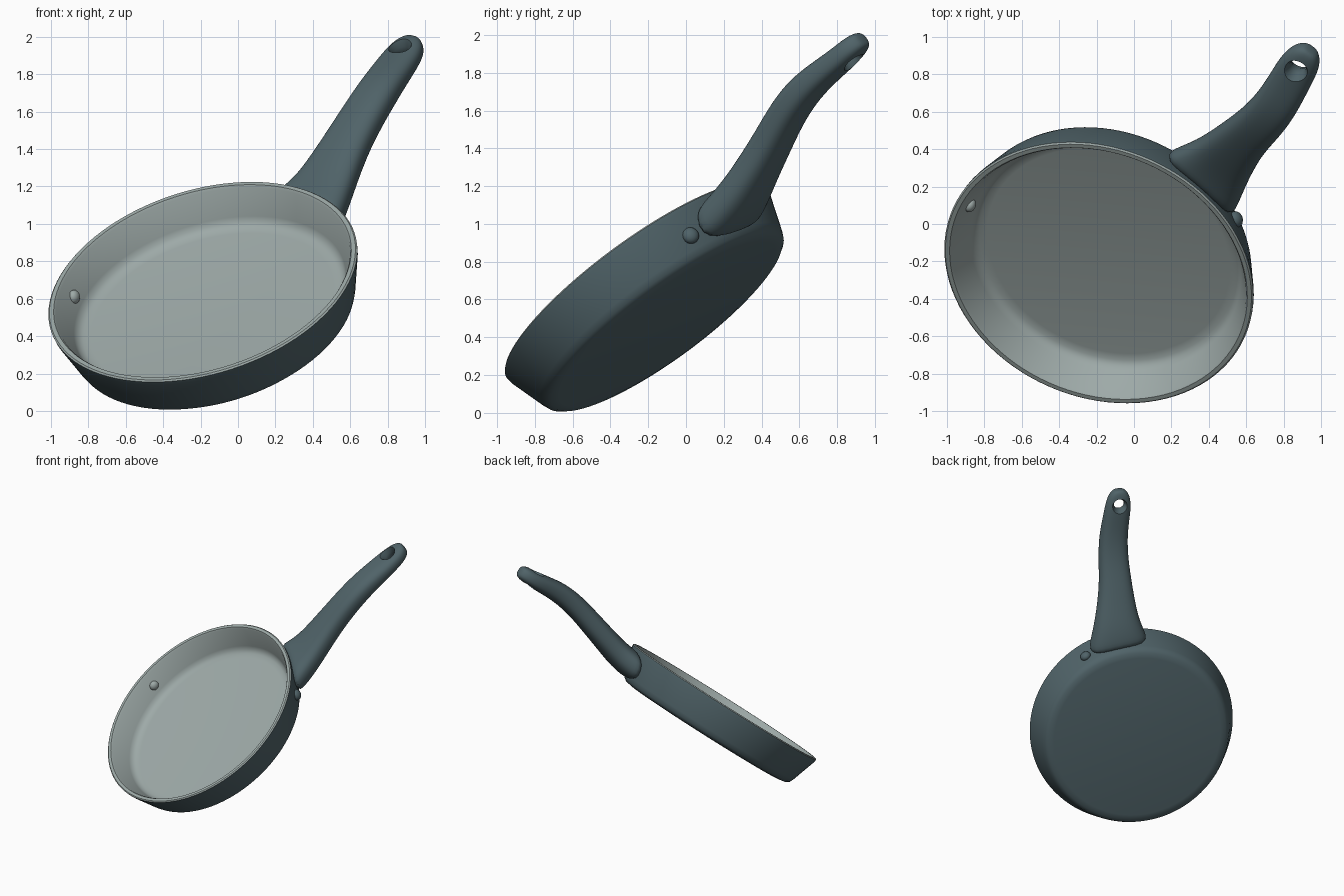
import bpy, bmesh, math
from mathutils import Matrix, Vector

cube = bpy.data.objects.get("Cube")
if cube:
    bpy.data.objects.remove(cube, do_unlink=True)

# Tilted frame of the pan: local x runs along the handle, local z out of the bowl
normal = Vector((-0.25, -0.575, 0.78)).normalized()
along = Vector((0.54, 0.57, 0.62))
along = (along - normal * along.dot(normal)).normalized()
side = normal.cross(along)
FRAME = Matrix((along, side, normal)).transposed().to_4x4()
FRAME.translation = (-0.19, -0.265, 0.695)


def material(name, rgb):
    mat = bpy.data.materials.new(name)
    mat.use_nodes = True
    mat.diffuse_color = (*rgb, 1)
    mat.node_tree.nodes["Principled BSDF"].inputs["Base Color"].default_value = (*rgb, 1)
    return mat


slate = material("dark slate", (0.08, 0.125, 0.14))
grey = material("pale grey", (0.34, 0.40, 0.39))


def finish(name, bm, mats, local=Matrix()):
    bmesh.ops.recalc_face_normals(bm, faces=bm.faces)
    mesh = bpy.data.meshes.new(name)
    bm.to_mesh(mesh)
    bm.free()
    for mat in mats:
        mesh.materials.append(mat)
    obj = bpy.data.objects.new(name, mesh)
    bpy.context.collection.objects.link(obj)
    obj.matrix_world = FRAME @ local
    return obj


def select(obj):
    bpy.ops.object.select_all(action='DESELECT')
    obj.select_set(True)
    bpy.context.view_layer.objects.active = obj


def smooth(obj, angle=40):
    select(obj)
    bpy.ops.object.shade_smooth_by_angle(angle=math.radians(angle))


def skin(bm, rings, first_pale=None):
    """Bridge rings of points; faces from ring first_pale on take the second material."""
    loops = [[bm.verts.new(p) for p in ring] for ring in rings]
    count = len(loops[0])
    for i, (a, b) in enumerate(zip(loops, loops[1:])):
        for j in range(count):
            k = (j + 1) % count
            face = bm.faces.new((a[j], a[k], b[k], b[j]))
            face.material_index = int(first_pale is not None and i >= first_pale)
    bm.faces.new(loops[0])
    bm.faces.new(loops[-1]).material_index = int(first_pale is not None)


def lathe(name, profile, mats, steps=96, first_pale=None, local=Matrix()):
    bm = bmesh.new()
    turns = [math.tau * i / steps for i in range(steps)]
    skin(bm, [[(r * math.cos(t), r * math.sin(t), z) for t in turns]
              for r, z in profile], first_pale)
    return finish(name, bm, mats, local)


# Pan body: dark outside, pale lip and inside
pan = lathe("pan_body", [
    (0.70, -0.29), (0.745, -0.282), (0.772, -0.262), (0.786, -0.23), (0.85, -0.03),
    (0.853, -0.008), (0.845, 0), (0.822, 0), (0.812, -0.012),
    (0.752, -0.16), (0.738, -0.188), (0.71, -0.205), (0.67, -0.21)],
    [slate, grey], first_pale=5)
smooth(pan)

# Handle: distance, sideways offset, height, half width, half thickness, wall hug
sections = [
    (0.795, -0.10, -0.14, 0.25, 0.11, 1.0),
    (0.87, -0.10, -0.14, 0.235, 0.115, 0.9),
    (0.98, -0.10, -0.12, 0.19, 0.11, 0.4),
    (1.12, -0.09, -0.08, 0.16, 0.10, 0),
    (1.30, -0.08, -0.03, 0.135, 0.095, 0),
    (1.48, -0.08, 0.02, 0.125, 0.09, 0),
    (1.65, -0.07, 0.045, 0.12, 0.085, 0),
    (1.80, -0.045, 0.04, 0.115, 0.075, 0),
    (1.93, -0.02, 0.03, 0.112, 0.068, 0),
    (2.03, -0.01, 0.03, 0.095, 0.062, 0),
    (2.08, -0.005, 0.03, 0.06, 0.05, 0),
    (2.095, -0.005, 0.03, 0.03, 0.03, 0)]
rings = []
for dist, off, height, wide, thick, hug in sections:
    ring = []
    for i in range(20):
        a = math.tau * i / 20
        c, s = math.cos(a), math.sin(a)
        y = off + wide * math.copysign(abs(c) ** 0.8, c)
        z = height + thick * math.copysign(abs(s) ** 0.8, s)
        ring.append((dist + hug * (0.3 * (z + 0.14) - 0.62 * y * y), y, z))
    rings.append(ring)
bm = bmesh.new()
skin(bm, rings)
handle = finish("handle", bm, [slate])

# Hanging hole, flared at both faces
cutter = lathe("hole_cutter", [(0.10, -0.14), (0.045, -0.02), (0.045, 0.02), (0.10, 0.14)],
               [slate], 32, local=Matrix.Translation((1.965, -0.01, 0.03)))
cutter.hide_render = True
select(handle)
sub = handle.modifiers.new("rounding", 'SUBSURF')
sub.levels = sub.render_levels = 2
cut = handle.modifiers.new("hanging_hole", 'BOOLEAN')
cut.operation, cut.object, cut.solver = 'DIFFERENCE', cutter, 'EXACT'
for mod in ("rounding", "hanging_hole"):
    bpy.ops.object.modifier_apply(modifier=mod)
bpy.data.objects.remove(cutter, do_unlink=True)
smooth(handle)


def stud(name, angle, radius, height, size, mat):
    """Small domed rivet pressed against the wall."""
    bm = bmesh.new()
    bmesh.ops.create_uvsphere(bm, u_segments=20, v_segments=12, radius=size)
    place = (Matrix.Rotation(math.radians(angle), 4, 'Z')
             @ Matrix.Translation((radius, 0, height)) @ Matrix.Diagonal((0.8, 1, 1, 1)))
    smooth(finish(name, bm, [mat], place), 60)


stud("inner_rivet", 106, 0.775, -0.105, 0.038, grey)
stud("outer_rivet", -28, 0.81, -0.16, 0.045, slate)
